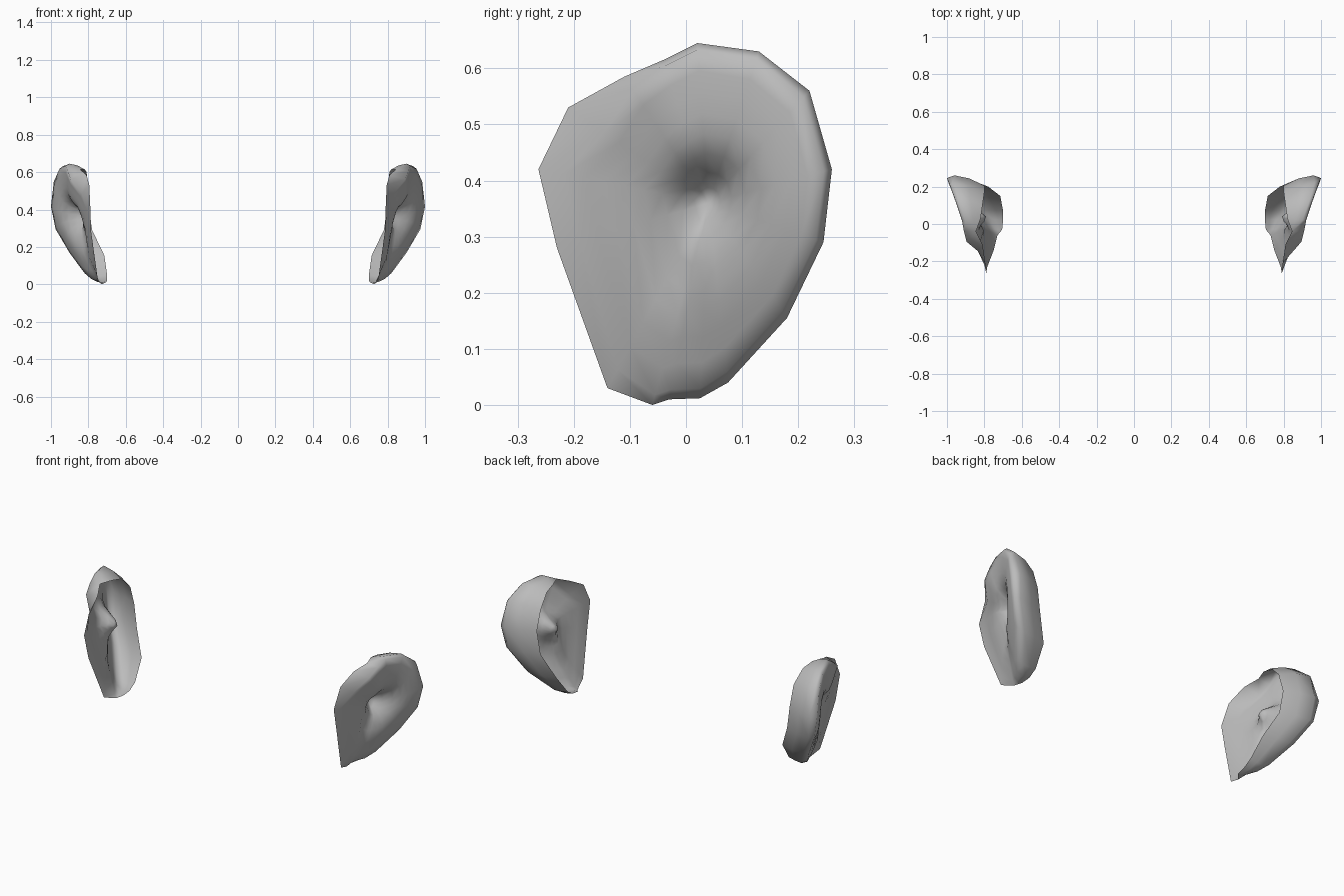
import bpy, bmesh, math

if "Cube" in bpy.data.objects:
    bpy.data.objects.remove(bpy.data.objects["Cube"])

skin = bpy.data.materials.new("plain grey")
skin.diffuse_color = (0.5, 0.5, 0.5, 1)
skin.use_nodes = True
skin.node_tree.nodes["Principled BSDF"].inputs["Base Color"].default_value = skin.diffuse_color

# Outline of the ear: y, z, x of the rim, x of the crest, crest inset scale
RIM = [
    (-.06, 0, .73, .745, .95), (-.14, .03, .75, .76, .9),
    (-.23, .28, .785, .79, .85), (-.263, .42, .79, .80, .85),
    (-.21, .53, .795, .835, .74), (-.11, .585, .81, .895, .90),
    (-.04, .615, .845, .91, .96), (.02, .645, .90, .92, .96),
    (.13, .63, .94, .955, .95), (.22, .56, .965, .985, .94),
    (.26, .42, .96, 1.0, .935), (.245, .29, .945, .975, .935),
    (.18, .155, .865, .90, .94), (.075, .04, .78, .82, .94),
    (.025, .012, .75, .785, .95), (-.03, .01, .735, .76, .95)]
# Open head-side edge of the back shell, starting at rim point 6
BACK = [(.83, -.04, .615), (.82, .03, .615), (.81, .10, .60), (.80, .17, .53),
        (.80, .205, .42), (.78, .20, .29), (.715, .15, .155),
        (.70, .07, .05), (.70, .02, .02), (.705, -.03, .011)]
CY, CZ, CX = 0.04, 0.36, 0.88
# Folds of the outer face: y, z, radius, height
FOLDS = [(.045, .375, .04, -.075), (.01, .34, .05, -.025),
         (-.04, .25, .045, -.04), (.06, .21, .06, .015)]


def surface(y, z, crest, t):
    """Height of the outer face: convex from the crest inward, plus folds."""
    arch = .06 * t * (1 - t) * min(1, max(0, (y + .12) / .15))
    return CX + (crest - CX) * t + arch + sum(
        h * math.exp(-((y - a) ** 2 + (z - b) ** 2) / (2 * r * r))
        for a, b, r, h in FOLDS)


def build_ear(name, side):
    bm = bmesh.new()

    def vert(x, y, z):
        return bm.verts.new((x * side, y, z))

    def face(*vs):
        bm.faces.new(vs if side > 0 else vs[::-1])

    # outer face: rim, crest, then shrinking rings down into the bowl
    rings = [[vert(x, y, z) for y, z, x, c, s in RIM]]
    for t in (1, .86, .72, .58, .45, .32, .2, .1):
        ring = []
        for y, z, x, c, s in RIM:
            py, pz = CY + (y - CY) * s * t, CZ + (z - CZ) * s * t
            ring.append(vert(surface(py, pz, c, t) if t < 1 else c, py, pz))
        rings.append(ring)
    n = len(RIM)
    for a, b in zip(rings, rings[1:]):
        for i in range(n):
            j = (i + 1) % n
            face(a[i], a[j], b[j], b[i])
    mid = vert(surface(CY, CZ, CX, 0), CY, CZ)
    for i in range(n):
        face(rings[-1][i], rings[-1][(i + 1) % n], mid)

    # back shell: from the rim through a rounded middle to the open edge
    prev = None
    for k, (ex, ey, ez) in enumerate(BACK):
        y, z, x, c, s = RIM[6 + k]
        rim = rings[0][6 + k]
        if k == 0:
            prev = (rim, rim, rim)
            continue
        cur = (rim, vert((x + ex) / 2, y * .7 + ey * .3, z * .7 + ez * .3),
               vert(ex, ey, ez))
        for m in range(2):
            if k == 1:
                face(prev[0], cur[m + 1], cur[m])
            else:
                face(prev[m], prev[m + 1], cur[m + 1], cur[m])
        prev = cur
    tip = rings[0][0]
    face(prev[0], prev[1], tip)
    face(prev[1], prev[2], tip)

    bmesh.ops.recalc_face_normals(bm, faces=bm.faces)
    mesh = bpy.data.meshes.new(name)
    bm.to_mesh(mesh)
    bm.free()
    mesh.materials.append(skin)
    for p in mesh.polygons:
        p.use_smooth = True
    ear = bpy.data.objects.new(name, mesh)
    bpy.context.collection.objects.link(ear)


build_ear("right_ear", 1)
build_ear("left_ear", -1)
